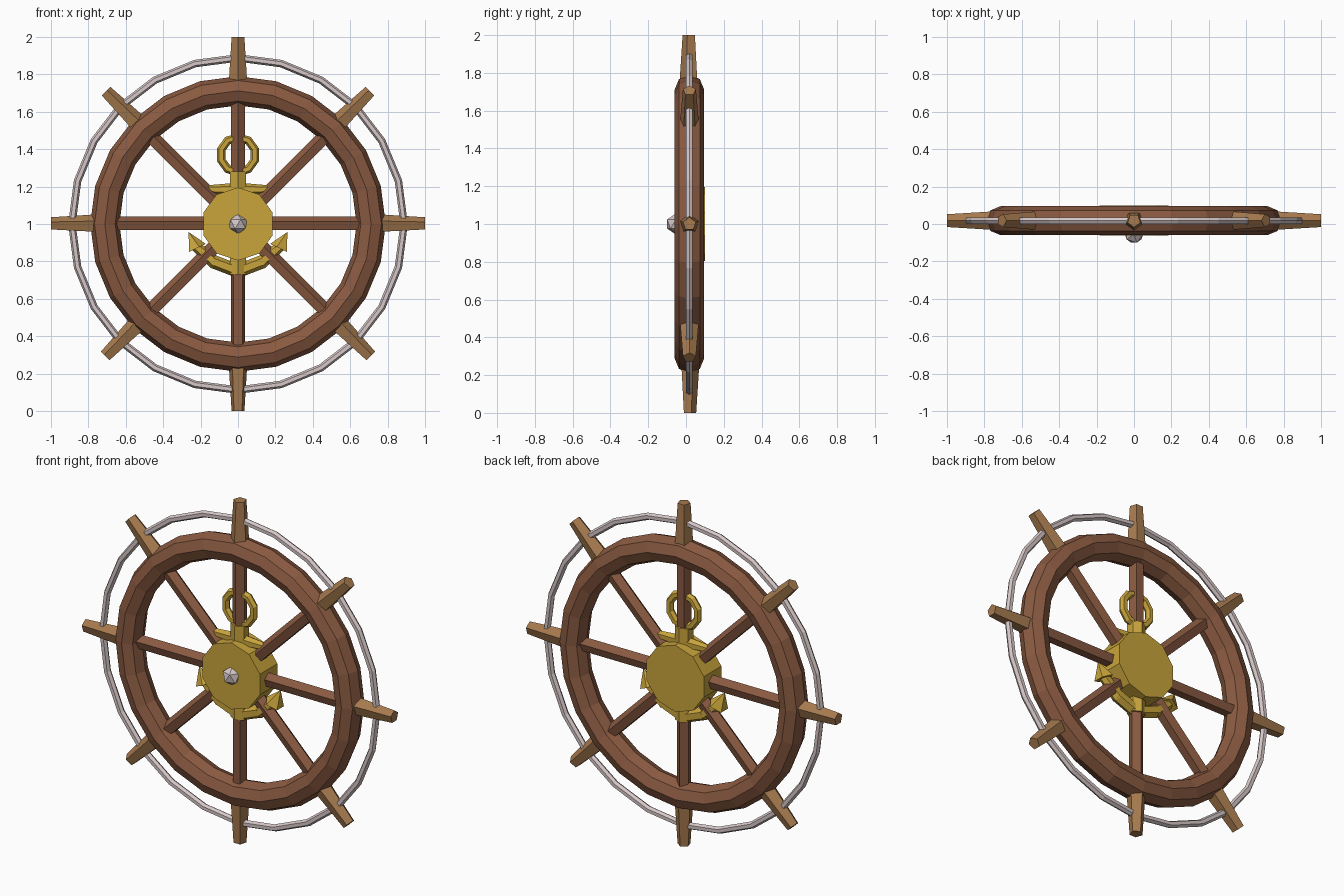
import bpy, bmesh, math
from mathutils import Vector, Matrix

if "Cube" in bpy.data.objects:
    bpy.data.objects.remove(bpy.data.objects["Cube"])

YC = 0.018                      # mid plane of the wheel
C = Vector((0, YC, 1))          # wheel centre


def material(name, rgb):
    m = bpy.data.materials.new(name)
    lin = [((c / 255 + 0.055) / 1.055) ** 2.4 for c in rgb]
    m.diffuse_color = (*lin, 1)
    m.use_nodes = True
    m.node_tree.nodes["Principled BSDF"].inputs["Base Color"].default_value = m.diffuse_color
    return m


WOOD = material("dark_wood", (138, 90, 65))
GRIP = material("light_wood", (166, 122, 78))
STEEL = material("pale_steel", (214, 199, 199))
BRASS = material("brass", (202, 165, 60))


def finish(name, bm, mat):
    bmesh.ops.recalc_face_normals(bm, faces=bm.faces)
    me = bpy.data.meshes.new(name)
    bm.to_mesh(me)
    bm.free()
    me.materials.append(mat)
    ob = bpy.data.objects.new(name, me)
    bpy.context.collection.objects.link(ob)
    return ob


def rod(bm, a, b, r1, r2, sides=5):
    """Straight tapered rod from a to b."""
    a, b = Vector(a), Vector(b)
    d = b - a
    m = Matrix.Translation((a + b) / 2) @ d.to_track_quat('Z', 'Y').to_matrix().to_4x4()
    # first corner on local +Y
    m = m @ Matrix.Rotation(math.pi / 2, 4, 'Z')
    geo = [[bm.verts.new(m @ Vector((r * math.cos(i * math.tau / sides),
                                     r * math.sin(i * math.tau / sides), z)))
            for i in range(sides)] if r > 0 else [bm.verts.new(m @ Vector((0, 0, z)))]
           for r, z in ((r1, -d.length / 2), (r2, d.length / 2))]
    lo, hi = geo
    for i in range(sides):
        j = (i + 1) % sides
        if len(hi) == 1:
            bm.faces.new((lo[i], lo[j], hi[0]))
        else:
            bm.faces.new((lo[i], lo[j], hi[j], hi[i]))
    bm.faces.new(lo[::-1])
    if len(hi) > 1:
        bm.faces.new(hi)


def hoop(name, centre, major, minor, n, k, mat):
    """Upright ring facing the front."""
    bm = bmesh.new()
    rings = []
    for i in range(n):
        t = math.tau * i / n
        out = Vector((math.sin(t), 0, math.cos(t)))
        rings.append([bm.verts.new(Vector(centre)
                      + out * (major + minor * math.cos(math.tau * j / k))
                      + Vector((0, minor * math.sin(math.tau * j / k), 0)))
                      for j in range(k)])
    for i in range(n):
        p, q = rings[i], rings[(i + 1) % n]
        for j in range(k):
            bm.faces.new((p[j], p[(j + 1) % k], q[(j + 1) % k], q[j]))
    return finish(name, bm, mat)


# Wooden rim and thin outer hoop
hoop("rim", C, 0.712, 0.078, 24, 8, WOOD)
hoop("outer_hoop", C, 0.888, 0.02, 24, 6, STEEL)

# Eight spokes with grips
for i in range(8):
    t = math.tau * i / 8
    d = Vector((math.sin(t), 0, math.cos(t)))
    bm = bmesh.new()
    rod(bm, C + d * 0.1, C + d * 0.68, 0.04, 0.04)
    finish(f"spoke_{i + 1}", bm, WOOD)
    bm = bmesh.new()
    rod(bm, C + d * 0.72, C + d, 0.054, 0.036)
    finish(f"grip_{i + 1}", bm, GRIP)

# Hub drum
bm = bmesh.new()
rod(bm, (0, -0.062, 1), (0, 0.1, 1), 0.195, 0.195, 10)
finish("hub", bm, BRASS)

# Centre knob
bm = bmesh.new()
bmesh.ops.create_icosphere(bm, subdivisions=1, radius=0.055,
                           matrix=Matrix.Translation((0, -0.053, 1)))
finish("knob", bm, STEEL)

# Anchor: ring, shank, stock, arms, flukes
hoop("anchor_ring", (0, YC, 1.37), 0.094, 0.023, 10, 6, BRASS)
bm = bmesh.new()
rod(bm, (0, YC, 0.73), (0, YC, 1.28), 0.049, 0.049, 6)
finish("anchor_shank", bm, BRASS)
bm = bmesh.new()
for s in (-1, 1):
    rod(bm, (0, YC, 1.185), (s * 0.165, YC, 1.185), 0.036, 0.022, 6)
finish("anchor_stock", bm, BRASS)
for s, side in ((-1, "left"), (1, "right")):
    bm = bmesh.new()
    rod(bm, (0, YC, 0.748), (s * 0.135, YC, 0.80), 0.036, 0.036, 6)
    rod(bm, (s * 0.12, YC, 0.79), (s * 0.225, YC, 0.88), 0.036, 0.028, 6)
    finish(f"anchor_arm_{side}", bm, BRASS)
    bm = bmesh.new()
    rod(bm, (s * 0.222, YC, 0.87), (s * 0.264, YC, 0.957), 0.055, 0, 5)
    finish(f"anchor_fluke_{side}", bm, BRASS)
